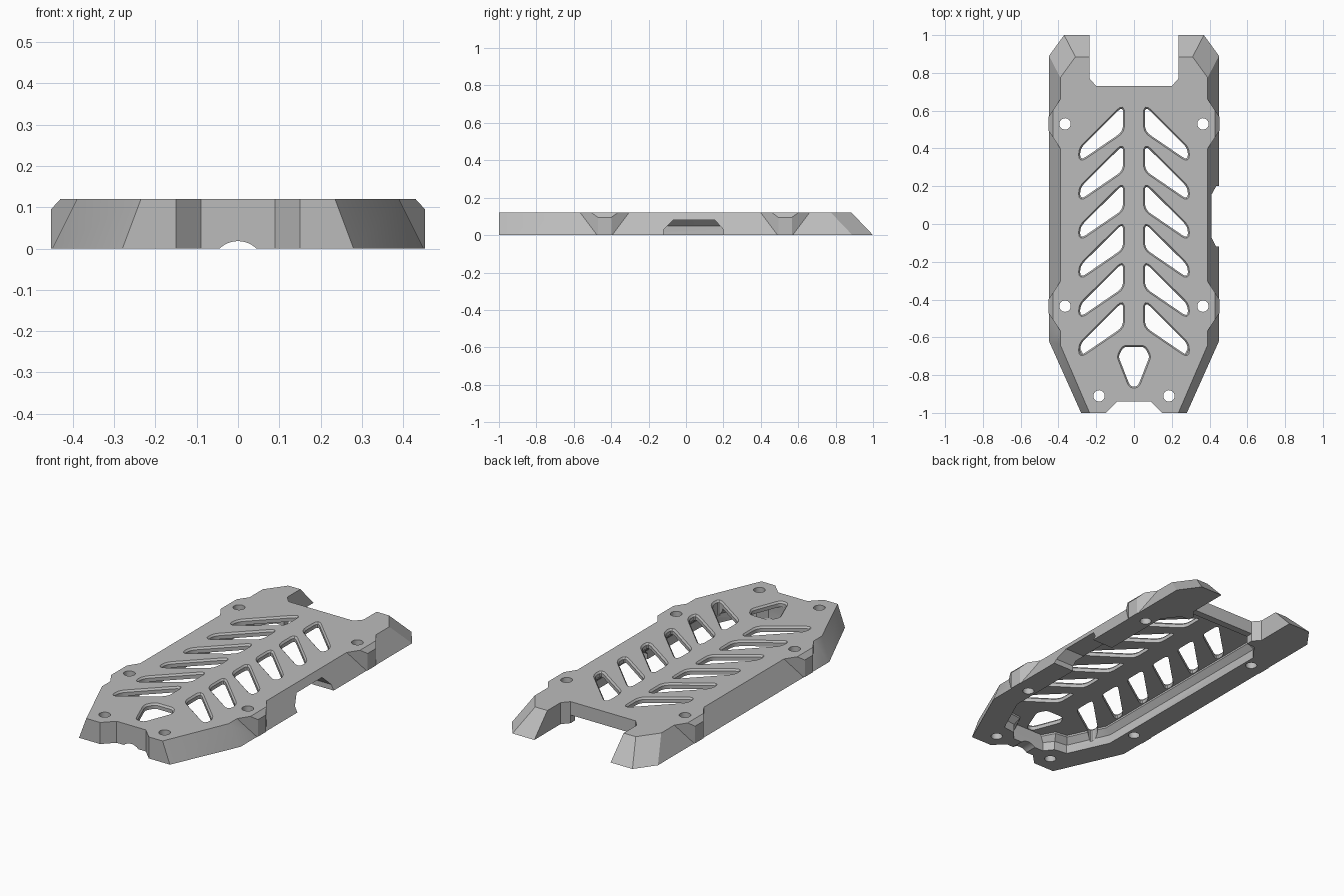
import bpy, bmesh, math
from mathutils import Vector

cube = bpy.data.objects.get("Cube")
if cube:
    bpy.data.objects.remove(cube)

TOP = 0.12
grey = bpy.data.materials.new("mid_grey")
grey.use_nodes = True
grey.diffuse_color = (0.5, 0.5, 0.5, 1)
grey.node_tree.nodes["Principled BSDF"].inputs["Base Color"].default_value = (0.5, 0.5, 0.5, 1)


def loft(name, rings):
    """Closed solid through rings of 3D points with equal counts."""
    bm = bmesh.new()
    loops = [[bm.verts.new(p) for p in ring] for ring in rings]
    n = len(loops[0])
    for a, b in zip(loops, loops[1:]):
        for i in range(n):
            j = (i + 1) % n
            bm.faces.new((a[i], a[j], b[j], b[i]))
    bm.faces.new(loops[0][::-1])
    bm.faces.new(loops[-1])
    bmesh.ops.recalc_face_normals(bm, faces=bm.faces)
    mesh = bpy.data.meshes.new(name)
    bm.to_mesh(mesh)
    bm.free()
    mesh.materials.append(grey)
    obj = bpy.data.objects.new(name, mesh)
    bpy.context.collection.objects.link(obj)
    return obj


def at(points, z):
    return [(p[0], p[1], z) for p in points]


def mirrored(half):
    """Full outline from its +x half."""
    return half + [(-x, y) for x, y in reversed(half)]


def rounded(points, r, steps=4):
    out, n = [], len(points)
    for i in range(n):
        p, a, b = (Vector(points[k % n]) for k in (i, i - 1, i + 1))
        s = p + (a - p).normalized() * min(r, (a - p).length * 0.45)
        e = p + (b - p).normalized() * min(r, (b - p).length * 0.45)
        for k in range(steps + 1):
            t = k / steps
            out.append(s * (1 - t) ** 2 + p * 2 * t * (1 - t) + e * t * t)
    return out


def offset(points, d):
    """Outward mitred offset of a counter-clockwise outline."""
    out, n = [], len(points)
    for i in range(n):
        p, a, b = (Vector(points[k % n]) for k in (i, i - 1, i + 1))
        u, v = (p - a).normalized(), (b - p).normalized()
        n1, n2 = Vector((u.y, -u.x)), Vector((v.y, -v.x))
        out.append(p + (n1 + n2) * d / max(0.3, 1 + n1.dot(n2)))
    return out


def boolean(target, tool, operation):
    mod = target.modifiers.new(operation.lower(), "BOOLEAN")
    mod.operation, mod.solver, mod.object = operation, "EXACT", tool
    bpy.context.view_layer.objects.active = target
    bpy.ops.object.modifier_apply(modifier=mod.name)
    bpy.data.objects.remove(tool)


# Main plate: sloped flanks, front notch and two rear arms
base = mirrored([(0.09, -0.94), (0.15, -1), (0.28, -1), (0.45, -0.62), (0.45, 0.89),
                 (0.37, 1), (0.235, 1), (0.235, 0.77), (0.2, 0.73)])
upper = mirrored([(0.09, -0.94), (0.15, -1), (0.235, -1), (0.39, -0.64), (0.39, 0.775),
                  (0.31, 0.885), (0.235, 0.885), (0.235, 0.77), (0.2, 0.73)])
plate = loft("cover_plate", [at(base, 0), at(upper, TOP)])

# Screw bosses on the flanks
for side in (-1, 1):
    for cy in (-0.435, 0.53):
        def ring(x, half, z):
            pts = [(0.36, -0.175), (x, -half), (x, half), (0.36, 0.175)]
            return [(side * px, cy + py, z) for px, py in pts]
        boss = loft("screw_boss", [ring(0.453, 0.036, 0), ring(0.453, 0.036, 0.095),
                                   ring(0.43, 0.07, TOP)])
        boolean(plate, boss, "UNION")

# Hollow underside with a stepped rim
pocket = mirrored([(0.1, -0.87), (0.14, -0.82), (0.215, -0.81), (0.32, -0.58),
                   (0.32, 0.6), (0.25, 0.69)])
inner = offset(pocket, -0.03)
inner[0], inner[-1] = (0.085, -0.865), (-0.085, -0.865)
hollow = loft("underside_hollow", [at(pocket, -0.02), at(pocket, 0.05),
                                   at(inner, 0.08), at(inner, 0.09)])
boolean(plate, hollow, "DIFFERENCE")

# Opening under the rear edge
gap = [(-0.2, 0.6), (0.2, 0.6), (0.2, 0.8), (-0.2, 0.8)]
boolean(plate, loft("rear_gap", [at(gap, -0.02), at(gap, 0.045)]), "DIFFERENCE")

# Port in one flank
port = [(-0.12, -0.01), (0.2, -0.01), (0.2, 0.03), (0.155, 0.08), (-0.07, 0.08), (-0.12, 0.03)]
boolean(plate, loft("side_port", [[(x, y, z) for y, z in port] for x in (0.28, 0.5)]),
        "DIFFERENCE")

# Shallow arched cable exit at the front
arc = [(0.065 * math.cos(k * math.tau / 48), 0.065 * math.sin(k * math.tau / 48) - 0.047)
       for k in range(48)]
boolean(plate, loft("cable_exit", [[(x, y, z) for x, z in arc] for y in (-1.05, -0.84)]),
        "DIFFERENCE")


def cut_through(name, outline):
    rings = [at(outline, 0.04), at(outline, 0.11), at(offset(outline, 0.016), 0.13)]
    boolean(plate, loft(name, rings), "DIFFERENCE")


# Herringbone vents
vent = [(0.058, 0.49), (0.285, 0.335), (0.285, 0.4), (0.058, 0.625)]
for row in range(6):
    right = [(x, y - row * 0.207) for x, y in vent]
    left = [(-x, y) for x, y in reversed(right)]
    for outline in (right, left):
        cut_through("vent", rounded(outline, 0.035))

# Shield-shaped vent at the front
cut_through("front_vent", rounded([(-0.02, -0.86), (0.02, -0.86), (0.083, -0.7), (0.055, -0.65),
                                   (-0.055, -0.65), (-0.083, -0.7)], 0.02))

# Screw holes
for hx, hy in ((0.365, 0.53), (0.365, -0.435), (0.185, -0.91)):
    for side in (-1, 1):
        circle = [(side * hx + 0.03 * math.cos(k * math.tau / 24),
                   hy + 0.03 * math.sin(k * math.tau / 24)) for k in range(24)]
        boolean(plate, loft("screw_hole", [at(circle, -0.05), at(circle, 0.2)]), "DIFFERENCE")

# Smooth only the rounded walls
bpy.ops.object.select_all(action="DESELECT")
plate.select_set(True)
bpy.context.view_layer.objects.active = plate
bpy.ops.object.shade_smooth_by_angle(angle=math.radians(25))
